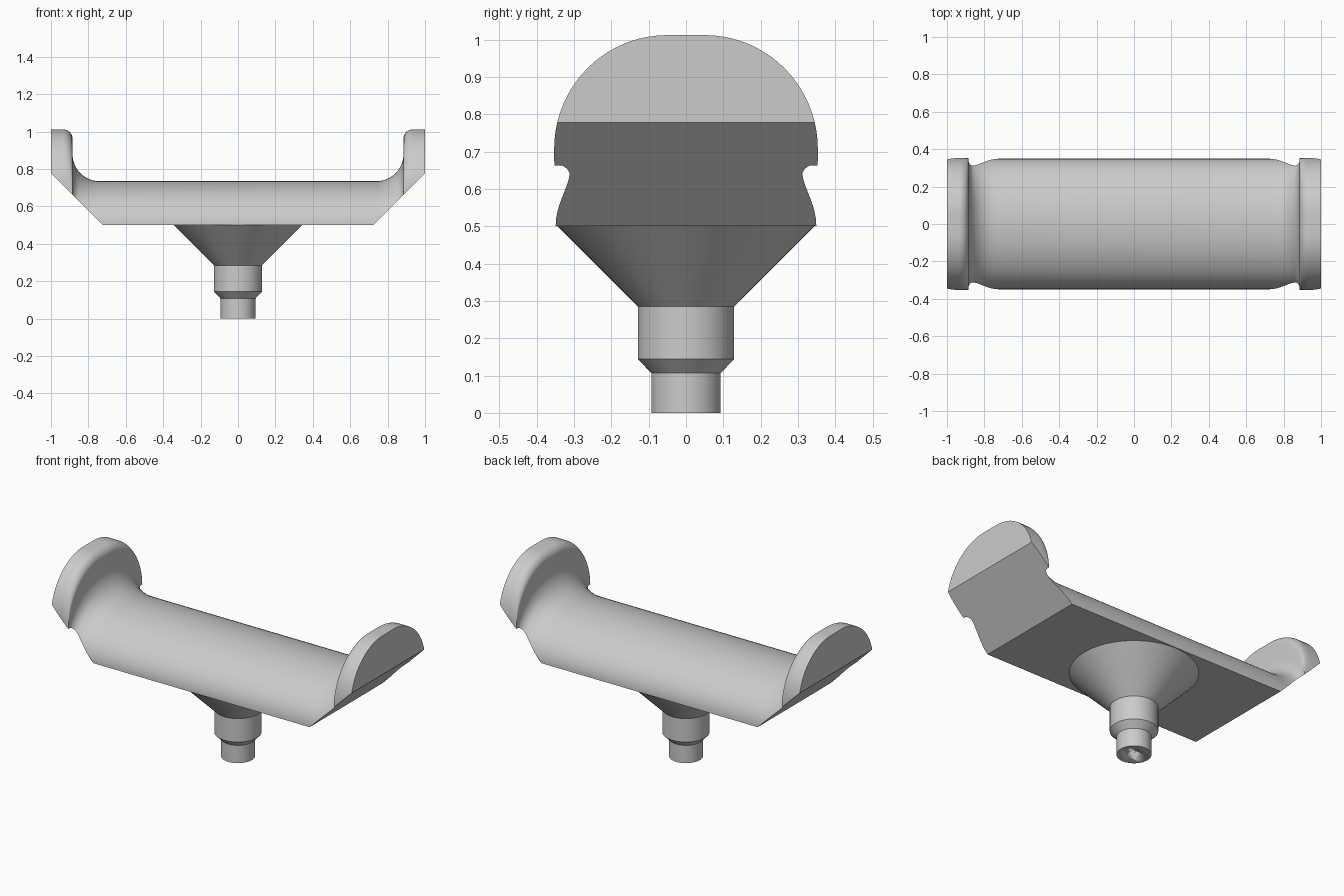
import bpy, bmesh
from math import sin, cos, pi, radians
from mathutils import Vector

cube = bpy.data.objects.get("Cube")
if cube:
    bpy.data.objects.remove(cube)

grey = bpy.data.materials.new("light grey")
grey.use_nodes = True
grey.diffuse_color = (0.6, 0.6, 0.6, 1)
grey.node_tree.nodes["Principled BSDF"].inputs["Base Color"].default_value = grey.diffuse_color

BASE, TOP, RIM = 0.5, 0.735, 1.012


def finish(bm, name, angle=32):
    bmesh.ops.recalc_face_normals(bm, faces=bm.faces)
    mesh = bpy.data.meshes.new(name)
    bm.to_mesh(mesh)
    bm.free()
    mesh.materials.append(grey)
    obj = bpy.data.objects.new(name, mesh)
    bpy.context.collection.objects.link(obj)
    bpy.ops.object.select_all(action='DESELECT')
    obj.select_set(True)
    bpy.context.view_layer.objects.active = obj
    bpy.ops.object.shade_smooth_by_angle(angle=radians(angle))
    return obj


def arch(x, z):
    """Arched cross-section whose crown is at height z."""
    t = (z - TOP) / (RIM - TOP)
    flat, width = 0.05 * t, 0.349 + 0.004 * t
    rise = min(z - BASE, 0.305)
    pts = [(x, width, BASE - 0.1)]
    for side in (1, -1):
        for i in range(21):
            a = pi / 2 * (i if side > 0 else 20 - i) / 20
            y = flat + (width - flat) * cos(a) + 0.0002
            pts.append((x, side * y, z - rise + rise * sin(a)))
    pts.append((x, -width, BASE - 0.1))
    return pts


# Crown line of one half: trough, concave fillet, upright wall, rounded rim
half = [(0.74 + 0.145 * sin(a), 0.88 - 0.145 * cos(a))
        for a in (pi / 2 * i / 14 for i in range(15))]
half += [(0.935 - 0.05 * cos(a), RIM - 0.05 + 0.05 * sin(a))
         for a in (pi / 2 * i / 8 for i in range(9))]
half.append((1.0, RIM))
crown = [(-x, z) for x, z in reversed(half)] + half

# Cradle lofted through the sections
bm = bmesh.new()
rings = [[bm.verts.new(p) for p in arch(x, z)] for x, z in crown]
for r, s in zip(rings, rings[1:]):
    for i in range(len(r)):
        j = (i + 1) % len(r)
        bm.faces.new((r[i], r[j], s[j], s[i]))
bm.faces.new(rings[0])
bm.faces.new(rings[-1])
bmesh.ops.remove_doubles(bm, verts=bm.verts, dist=0.00005)

# Flat underside and the two sloping ends
for px, nx in ((0, 0), (0.722, 1), (-0.722, -1)):
    bmesh.ops.bisect_plane(bm, geom=bm.verts[:] + bm.edges[:] + bm.faces[:],
                           plane_co=Vector((px, 0, BASE)),
                           plane_no=Vector((nx, 0, -1)).normalized(),
                           clear_outer=True)
    bmesh.ops.holes_fill(bm, edges=[e for e in bm.edges if e.is_boundary], sides=0)
finish(bm, "cradle")

# Turned stem with a flared neck
profile = [(0.093, 0), (0.093, 0.107), (0.129, 0.144), (0.129, 0.285), (0.345, BASE + 0.001)]
SEG = 64
bm = bmesh.new()
loops = [[bm.verts.new((r * cos(2 * pi * i / SEG), r * sin(2 * pi * i / SEG), z))
          for i in range(SEG)] for r, z in profile]
for a, b in zip(loops, loops[1:]):
    for i in range(SEG):
        j = (i + 1) % SEG
        bm.faces.new((a[i], a[j], b[j], b[i]))
bm.faces.new(loops[0])
bm.faces.new(loops[-1])
stem = finish(bm, "stem")

# Square socket in the foot of the stem
bm = bmesh.new()
bmesh.ops.create_cube(bm, size=1)
bmesh.ops.scale(bm, vec=(0.07, 0.07, 0.2), verts=bm.verts)
cutter = finish(bm, "socket_cutter")
cutter.hide_render = True
cutter.hide_set(True)
cut = stem.modifiers.new("socket", 'BOOLEAN')
cut.operation = 'DIFFERENCE'
cut.solver = 'EXACT'
cut.object = cutter
